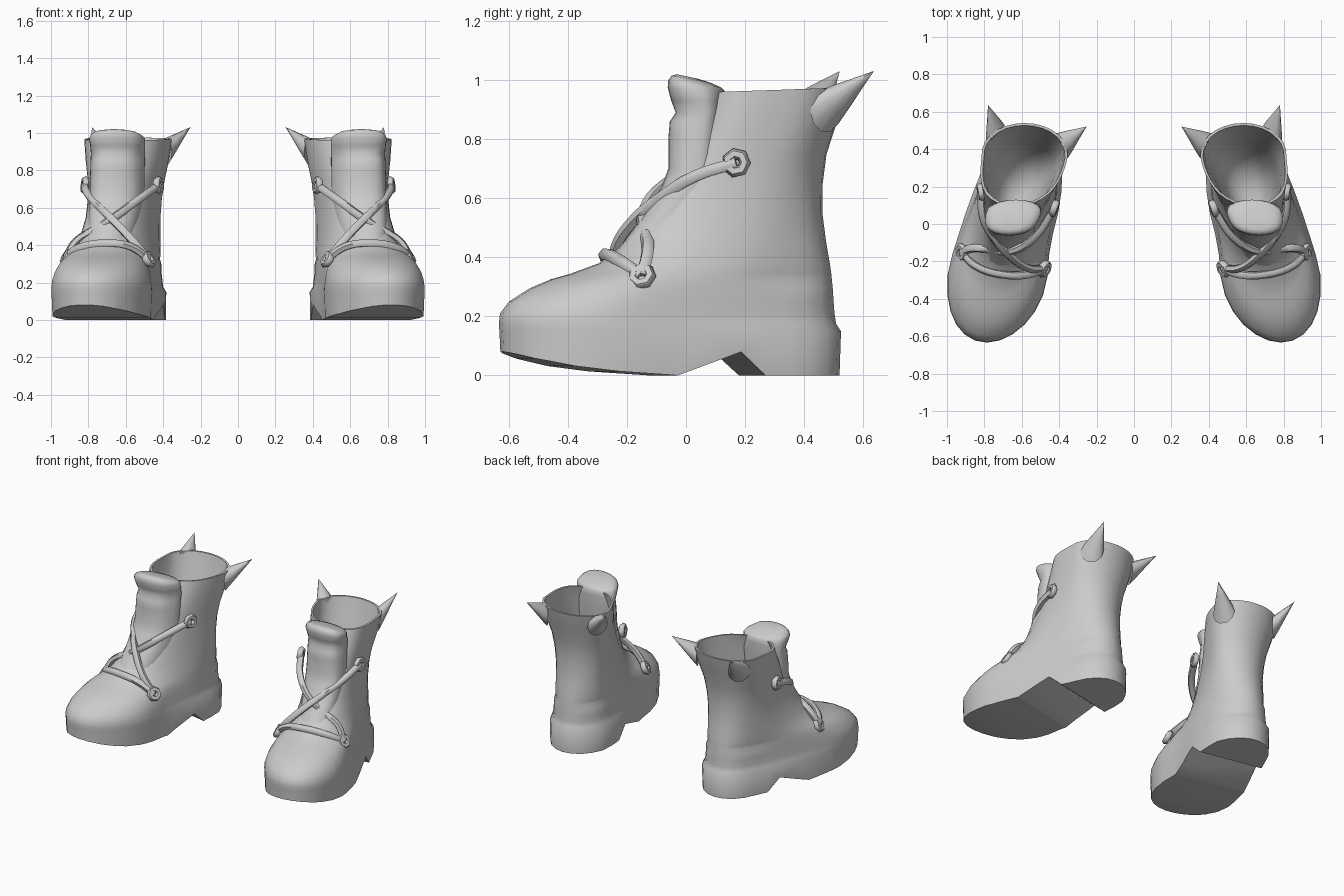
import bpy, bmesh, math
from mathutils import Vector

if "Cube" in bpy.data.objects:
    bpy.data.objects.remove(bpy.data.objects["Cube"])

grey = bpy.data.materials.new("plain grey")
grey.diffuse_color = (0.6, 0.6, 0.6, 1)
grey.use_nodes = True
grey.node_tree.nodes["Principled BSDF"].inputs["Base Color"].default_value = grey.diffuse_color


def ring(z, front, back, wf, wb, n=32, p=2.6, pb=2.6, tilt=0.0, waist=0.0):
    """Egg-shaped slice along the slanted foot line; waist narrows the inner side."""
    pts = []
    for i in range(n):
        a = 2 * math.pi * i / n
        u, s = -math.cos(a), math.sin(a)
        y = (front + back) / 2 + (back - front) / 2 * u
        k = min(max((u + 0.4) / 0.9, 0), 1)
        w = (wf + (wb - wf) * k) * math.sqrt(max(0, 1 - abs(u) ** (p if u < 0 else pb)))
        if s < 0:
            w *= 1 - waist * math.exp(-((y + 0.15) / 0.22) ** 2)
        cx = 0.585 + 0.205 * max(0, 0.35 - y)
        pts.append((cx + math.copysign(w, s), y, z + tilt * (u + 1) / 2))
    return pts


def loft(name, rings):
    bm = bmesh.new()
    loops = [[bm.verts.new(p) for p in r] for r in rings]
    n = len(loops[0])
    for a, b in zip(loops, loops[1:]):
        for i in range(n):
            bm.faces.new((a[i], a[(i + 1) % n], b[(i + 1) % n], b[i]))
    bm.faces.new(loops[0][::-1])
    bm.faces.new(loops[-1])
    bmesh.ops.remove_doubles(bm, verts=bm.verts, dist=1e-5)
    bmesh.ops.recalc_face_normals(bm, faces=bm.faces)
    me = bpy.data.meshes.new(name)
    bm.to_mesh(me)
    bm.free()
    ob = bpy.data.objects.new(name, me)
    bpy.context.collection.objects.link(ob)
    me.materials.append(grey)
    return ob


def activate(ob):
    bpy.ops.object.select_all(action='DESELECT')
    ob.select_set(True)
    bpy.context.view_layer.objects.active = ob


def finish(ob, angle=40):
    """Smooth the part and mirror it to the other boot."""
    activate(ob)
    bpy.ops.object.shade_smooth_by_angle(angle=math.radians(angle))
    ob.modifiers.new("pair", 'MIRROR').use_mirror_merge = False


# Boot shell: height, front y, back y, half width in front, half width at the back
outer = [
    (0.00, -0.625, 0.520, 0.292, 0.232), (0.15, -0.632, 0.525, 0.298, 0.234),
    (0.175, -0.634, 0.508, 0.297, 0.220), (0.21, -0.630, 0.503, 0.293, 0.216),
    (0.25, -0.600, 0.500, 0.285, 0.210), (0.295, -0.530, 0.497, 0.270, 0.206),
    (0.325, -0.460, 0.494, 0.255, 0.203), (0.345, -0.390, 0.492, 0.242, 0.201),
    (0.38, -0.295, 0.487, 0.220, 0.198), (0.45, -0.205, 0.475, 0.195, 0.195),
    (0.55, -0.125, 0.462, 0.175, 0.195), (0.65, -0.060, 0.463, 0.172, 0.199),
    (0.75, -0.005, 0.476, 0.180, 0.210), (0.86, 0.050, 0.512, 0.202, 0.229),
]
inner = [
    (0.85, 0.065, 0.495, 0.186, 0.213), (0.74, 0.050, 0.458, 0.165, 0.193),
    (0.62, 0.010, 0.438, 0.152, 0.176), (0.50, -0.010, 0.410, 0.140, 0.160),
    (0.40, -0.010, 0.360, 0.120, 0.130), (0.33, 0.010, 0.290, 0.085, 0.090),
    (0.30, 0.070, 0.200, 0.030, 0.030),
]
rim = [ring(0.96, 0.095, 0.54, 0.218, 0.239, tilt=0.015),
       ring(0.96, 0.107, 0.527, 0.205, 0.225, tilt=0.015)]
shell = [ring(*r, pb=3.6 if r[0] < 0.3 else 2.7,
              waist=0.16 * min(1, max(0.15, (0.65 - r[0]) / 0.3))) for r in outer]
boot = loft("boot_shell", shell + rim + [ring(*r) for r in inner])

# Cut the curved sole, arch and heel front, square to the foot direction
sole = [(-0.95, 0.16), (-0.68, 0.085), (-0.58, 0.058), (-0.45, 0.032), (-0.30, 0.014),
        (-0.10, 0.001), (-0.09, 0.0), (0.14, 0.08), (0.23, 0.0), (0.23, -0.2), (-0.95, -0.2)]
cutter = loft("sole_cutter", [[(x, s + (x - 0.63) * 0.21, z) for s, z in sole]
                              for x in (0.1, 1.3)])
cut = boot.modifiers.new("sole", 'BOOLEAN')
cut.operation, cut.object, cut.solver = 'DIFFERENCE', cutter, 'EXACT'
activate(boot)
bpy.ops.object.modifier_apply(modifier="sole")
bpy.data.objects.remove(cutter)
finish(boot, 42)

# Tongue with a padded top that widens into the shaft: z, front, back, widths, tilt
tongue = [
    (0.36, -0.285, 0.10, 0.105, 0.105, 0), (0.45, -0.212, 0.10, 0.122, 0.135, 0),
    (0.55, -0.138, 0.10, 0.128, 0.145, 0), (0.64, -0.082, 0.11, 0.130, 0.152, 0),
    (0.70, -0.060, 0.12, 0.130, 0.155, 0), (0.80, -0.060, 0.125, 0.125, 0.155, 0),
    (0.86, -0.055, 0.13, 0.122, 0.155, 0), (0.89, -0.035, 0.13, 0.122, 0.155, 0),
    (0.93, -0.050, 0.13, 0.132, 0.155, 0), (0.975, -0.062, 0.13, 0.140, 0.152, -0.01),
    (1.00, -0.060, 0.12, 0.132, 0.140, -0.025), (1.016, -0.048, 0.085, 0.108, 0.105, -0.025),
    (1.020, -0.030, 0.04, 0.060, 0.060, -0.015),
]
finish(loft("tongue", [ring(*t[:5], n=24, p=2.8, tilt=t[5]) for t in tongue]), 60)


# Pointed ears on the rim: sheared cones that start flush with the wall
def ear(name, base, tip, radius):
    base, tip = Vector(base), Vector(tip)
    out = Vector((base.x - 0.585, base.y - 0.32, 0)).normalized()
    side, up = out.cross(Vector((0, 0, 1))), Vector((0, 0, 1))
    rings = []
    for t, k in ((0, 1), (0.3, 0.72), (0.65, 0.36), (1, 0.01)):
        c = base.lerp(tip, t)
        rings.append([c + radius * k * (math.cos(a) * side + math.sin(a) * up)
                      for a in (2 * math.pi * i / 10 for i in range(10))])
    finish(loft(name, rings), 50)


ear("inner_ear", (0.386, 0.418, 0.897), (0.255, 0.52, 1.03), 0.074)
ear("back_ear", (0.742, 0.474, 0.897), (0.78, 0.635, 1.03), 0.074)


# Laces swept along smooth paths
def lace(name, points):
    cu = bpy.data.curves.new(name, 'CURVE')
    cu.dimensions = '3D'
    cu.bevel_depth, cu.bevel_resolution, cu.resolution_u = 0.022, 1, 4
    cu.use_fill_caps = True
    sp = cu.splines.new('BEZIER')
    sp.bezier_points.add(len(points) - 1)
    for bp, p in zip(sp.bezier_points, points):
        bp.co = p
        bp.handle_left_type = bp.handle_right_type = 'AUTO'
    ob = bpy.data.objects.new(name, cu)
    bpy.context.collection.objects.link(ob)
    cu.materials.append(grey)
    activate(ob)
    bpy.ops.object.convert(target='MESH')
    finish(bpy.context.object, 60)


eyelets = {
    "outer_low": ((0.918, -0.15, 0.335), (0.85, -0.2, 0.5)),
    "outer_high": ((0.818, 0.17, 0.72), (1, -0.15, 0.1)),
    "inner_low": ((0.478, -0.24, 0.325), (-0.85, -0.4, 0.5)),
    "inner_high": ((0.425, 0.085, 0.72), (-1, -0.35, 0.1)),
}
ends = {k: v[0] for k, v in eyelets.items()}
lace("lace_over", [ends["outer_high"], (0.805, 0.03, 0.675), (0.745, -0.08, 0.605),
                   (0.66, -0.175, 0.525), (0.57, -0.235, 0.43), ends["inner_low"]])
lace("lace_under", [ends["outer_low"], (0.865, -0.13, 0.42), (0.77, -0.135, 0.48),
                    (0.66, -0.145, 0.55), (0.53, -0.07, 0.645), ends["inner_high"]])
lace("lace_cross", [ends["outer_low"], (0.85, -0.22, 0.385), (0.70, -0.27, 0.41),
                    (0.57, -0.27, 0.39), ends["inner_low"]])

# Chunky faceted eyelets
for key, (pos, normal) in eyelets.items():
    bpy.ops.mesh.primitive_torus_add(
        major_segments=7, minor_segments=6, major_radius=0.031, minor_radius=0.02,
        location=pos, rotation=Vector(normal).to_track_quat('Z', 'Y').to_euler())
    ob = bpy.context.object
    ob.name = "eyelet_" + key
    ob.data.materials.append(grey)
    bpy.ops.object.transform_apply(location=True, rotation=True, scale=True)
    finish(ob, 60)
